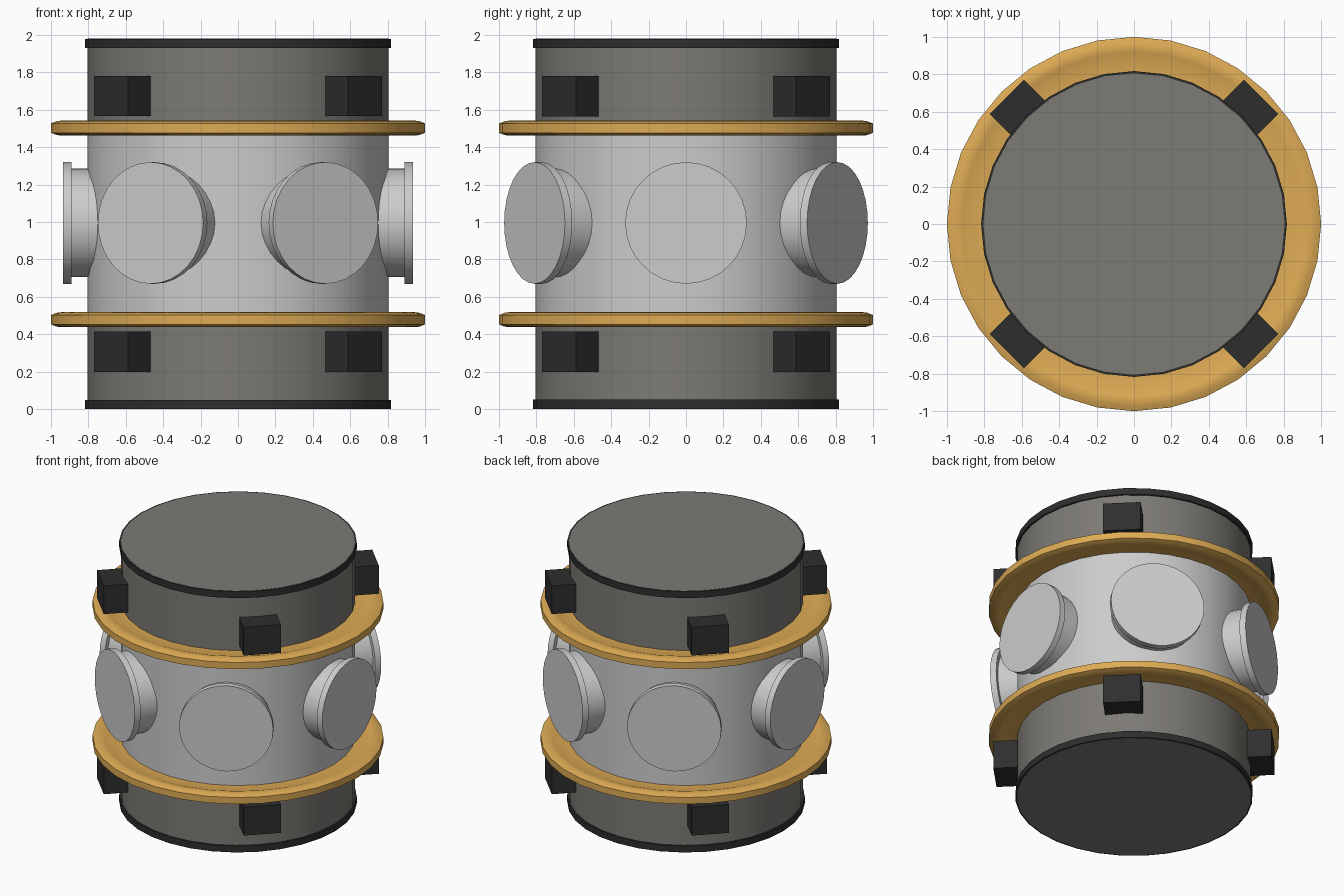
import bpy, bmesh, math
from mathutils import Matrix, Vector

if "Cube" in bpy.data.objects:
    bpy.data.objects.remove(bpy.data.objects["Cube"], do_unlink=True)


def material(name, srgb):
    lin = [((c + 0.055) / 1.055) ** 2.4 for c in srgb] + [1.0]
    m = bpy.data.materials.new(name)
    m.use_nodes = True
    m.diffuse_color = lin
    m.node_tree.nodes["Principled BSDF"].inputs["Base Color"].default_value = lin
    return m


LIGHT = material("light grey metal", (0.8, 0.8, 0.8))
GREY = material("warm grey metal", (0.49, 0.48, 0.46))
BLACK = material("black trim", (0.18, 0.18, 0.18))
GOLD = material("gold", (0.87, 0.67, 0.33))

MID = 0.99        # height of the symmetry plane
HULL = 0.805      # hull radius


def finish(bm, name, mat, smooth=True):
    bmesh.ops.remove_doubles(bm, verts=bm.verts, dist=1e-5)
    bmesh.ops.recalc_face_normals(bm, faces=bm.faces)
    mesh = bpy.data.meshes.new(name)
    bm.to_mesh(mesh)
    bm.free()
    mesh.materials.append(mat)
    obj = bpy.data.objects.new(name, mesh)
    bpy.context.collection.objects.link(obj)
    if smooth:
        bpy.ops.object.select_all(action='DESELECT')
        obj.select_set(True)
        bpy.context.view_layer.objects.active = obj
        bpy.ops.object.shade_smooth_by_angle(angle=math.radians(35))
    return obj


def lathe(name, profile, mat, closed=False, matrix=Matrix()):
    """Spin (radius, height) points around z, then place with a matrix."""
    bm = bmesh.new()
    verts = [bm.verts.new((r, 0, z)) for r, z in profile]
    pairs = list(zip(verts, verts[1:]))
    if closed:
        pairs.append((verts[-1], verts[0]))
    edges = [bm.edges.new(p) for p in pairs]
    bmesh.ops.spin(bm, geom=verts + edges, cent=(0, 0, 0), axis=(0, 0, 1),
                   angle=math.tau, steps=32, use_duplicate=False)
    bmesh.ops.transform(bm, matrix=matrix, verts=bm.verts)
    return finish(bm, name, mat)


# Middle hull
lathe("middle_hull", [(HULL, 0.48), (HULL, 2 * MID - 0.48)], LIGHT)

# Parts repeated at both ends, mirrored about the middle plane
for end, side in (("lower", -1), ("upper", 1)):
    def level(h):
        return MID + side * (MID - h)

    # End section with its cap
    lathe(end + "_end_section", [(HULL, level(0.48)), (HULL, level(0)), (0, level(0))], GREY)

    # Thin trim band
    lathe(end + "_trim_band",
          [(HULL - 0.005, level(0.001)), (0.817, level(0.001)),
           (0.817, level(0.05)), (HULL - 0.005, level(0.05))], BLACK, closed=True)

    # Flat ring with a rounded bead at its outer edge
    upper = [(0.79, 0.025), (0.89, 0.025), (0.92, 0.036), (0.945, 0.04),
             (0.97, 0.037), (1.0, 0.025)]
    ring = upper + [(r, -z) for r, z in reversed(upper)]
    lathe(end + "_ring", [(r, level(0.478) + z) for r, z in ring], GOLD, closed=True)

    # Four blocks on the diagonals
    for i in range(4):
        bm = bmesh.new()
        bmesh.ops.create_cube(bm, size=1)
        turn = Matrix.Rotation(math.radians(45 + 90 * i), 4, 'Z')
        place = Matrix.Translation((0.85, 0, level(0.307)))
        size = Matrix.Diagonal((0.22, 0.26, 0.215, 1))
        bmesh.ops.transform(bm, matrix=turn @ place @ size, verts=bm.verts)
        finish(bm, f"{end}_block_{i + 1}", BLACK, smooth=False)

# Six flanged ports around the middle
for i in range(6):
    turn = Matrix.Rotation(math.radians(60 * i), 4, 'Z')
    outward = Matrix.Translation((0, 0, MID + 0.005)) @ turn @ Matrix.Rotation(math.pi / 2, 4, 'Y')
    lathe(f"port_{i + 1}",
          [(0.29, 0.7), (0.29, 0.89), (0.325, 0.89), (0.325, 0.935), (0, 0.935)],
          LIGHT, matrix=outward)
